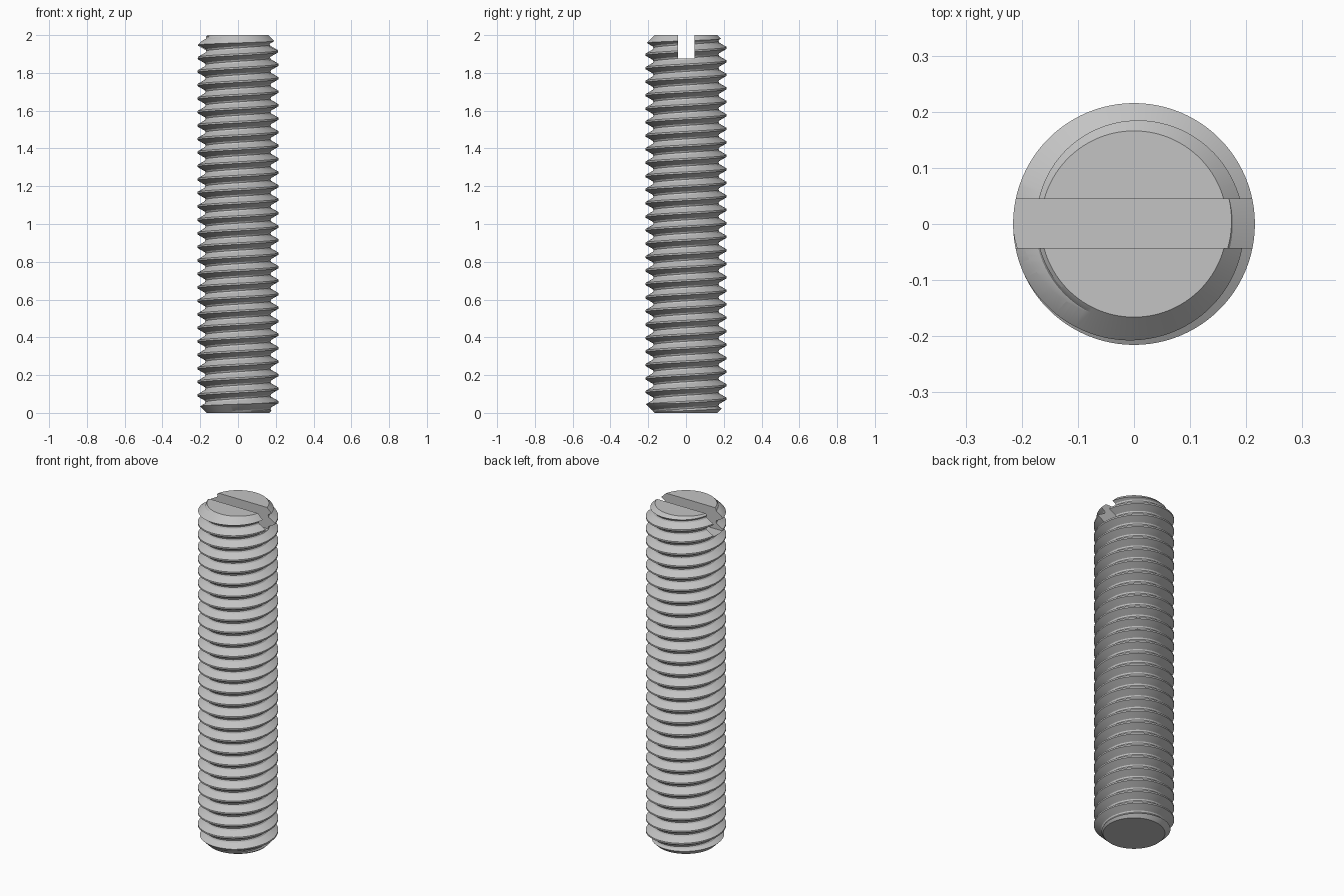
import bpy, bmesh
from math import sin, cos, pi, tau

cube = bpy.data.objects.get("Cube")
if cube:
    bpy.data.objects.remove(cube, do_unlink=True)

LENGTH = 2.0
PITCH = LENGTH / 28
CREST, ROOT = 0.2155, 0.172
END_RADIUS = 0.166
STEPS = 96
TURNS = 34

steel = bpy.data.materials.new("grey steel")
steel.use_nodes = True
color = (0.55, 0.55, 0.55, 1)
steel.diffuse_color = color
steel.node_tree.nodes["Principled BSDF"].inputs["Base Color"].default_value = color


def make_object(name, bm):
    bmesh.ops.recalc_face_normals(bm, faces=bm.faces)
    mesh = bpy.data.meshes.new(name)
    bm.to_mesh(mesh)
    bm.free()
    mesh.materials.append(steel)
    obj = bpy.data.objects.new(name, mesh)
    bpy.context.collection.objects.link(obj)
    return obj


def skin(bm, rows, closed=False):
    """Join neighbouring rows of vertices with quads."""
    for a, b in zip(rows, rows[1:]):
        n = len(a)
        for j in range(n if closed else n - 1):
            k = (j + 1) % n
            bm.faces.new((a[j], b[j], b[k], a[k]))


def cut(target, tool, operation):
    mod = target.modifiers.new(operation.title(), "BOOLEAN")
    mod.operation = operation
    mod.solver = "EXACT"
    mod.object = tool
    bpy.ops.object.modifier_apply(modifier=mod.name)
    bpy.data.objects.remove(tool, do_unlink=True)


# Thread: one tooth profile (radius, height) swept along a right-hand helix
half_crest = PITCH / 16
flank = half_crest + (CREST - ROOT - 0.004) * 0.577
profile = [(ROOT, -PITCH / 2), (ROOT + 0.004, -flank), (CREST, -half_crest),
           (CREST, half_crest), (ROOT + 0.004, flank), (ROOT, PITCH / 2)]
start = 1.968 - 30 * PITCH
bm = bmesh.new()
rows = []
for i in range(TURNS * STEPS + 1):
    angle = tau * (i % STEPS) / STEPS - pi / 2
    lift = start + PITCH * i / STEPS
    rows.append([bm.verts.new((r * cos(angle), r * sin(angle), lift + z))
                 for r, z in profile])
skin(bm, rows)
bmesh.ops.remove_doubles(bm, verts=bm.verts, dist=0.00005)

# Trim both ends flat and cap them
for height, side in ((-0.02, -1), (LENGTH + 0.02, 1)):
    bmesh.ops.bisect_plane(bm, geom=bm.verts[:] + bm.edges[:] + bm.faces[:],
                           plane_co=(0, 0, height), plane_no=(0, 0, side),
                           clear_outer=True)
bmesh.ops.holes_fill(bm, edges=[e for e in bm.edges if e.is_boundary], sides=0)
screw = make_object("threaded_screw", bm)
bpy.context.view_layer.objects.active = screw
screw.select_set(True)

# Chamfered blank that shapes the two ends
bm = bmesh.new()
WIDE = 0.24
slope = WIDE - END_RADIUS
rings = [[bm.verts.new((r * cos(tau * j / STEPS), r * sin(tau * j / STEPS), z))
          for j in range(STEPS)]
         for r, z in ((END_RADIUS, 0), (WIDE, slope),
                      (WIDE, LENGTH - slope), (END_RADIUS, LENGTH))]
skin(bm, rings, closed=True)
bm.faces.new(rings[0])
bm.faces.new(rings[-1])
blank = make_object("chamfer_blank", bm)
blank.hide_render = True
cut(screw, blank, "INTERSECT")

# Driver slot across the top
bm = bmesh.new()
bmesh.ops.create_cube(bm, size=1)
bmesh.ops.scale(bm, vec=(1, 0.088, 0.25), verts=bm.verts)
bmesh.ops.translate(bm, vec=(0, 0.001, LENGTH), verts=bm.verts)
slot = make_object("slot_cutter", bm)
slot.hide_render = True
cut(screw, slot, "DIFFERENCE")

bpy.ops.object.shade_smooth_by_angle(angle=pi / 9)
